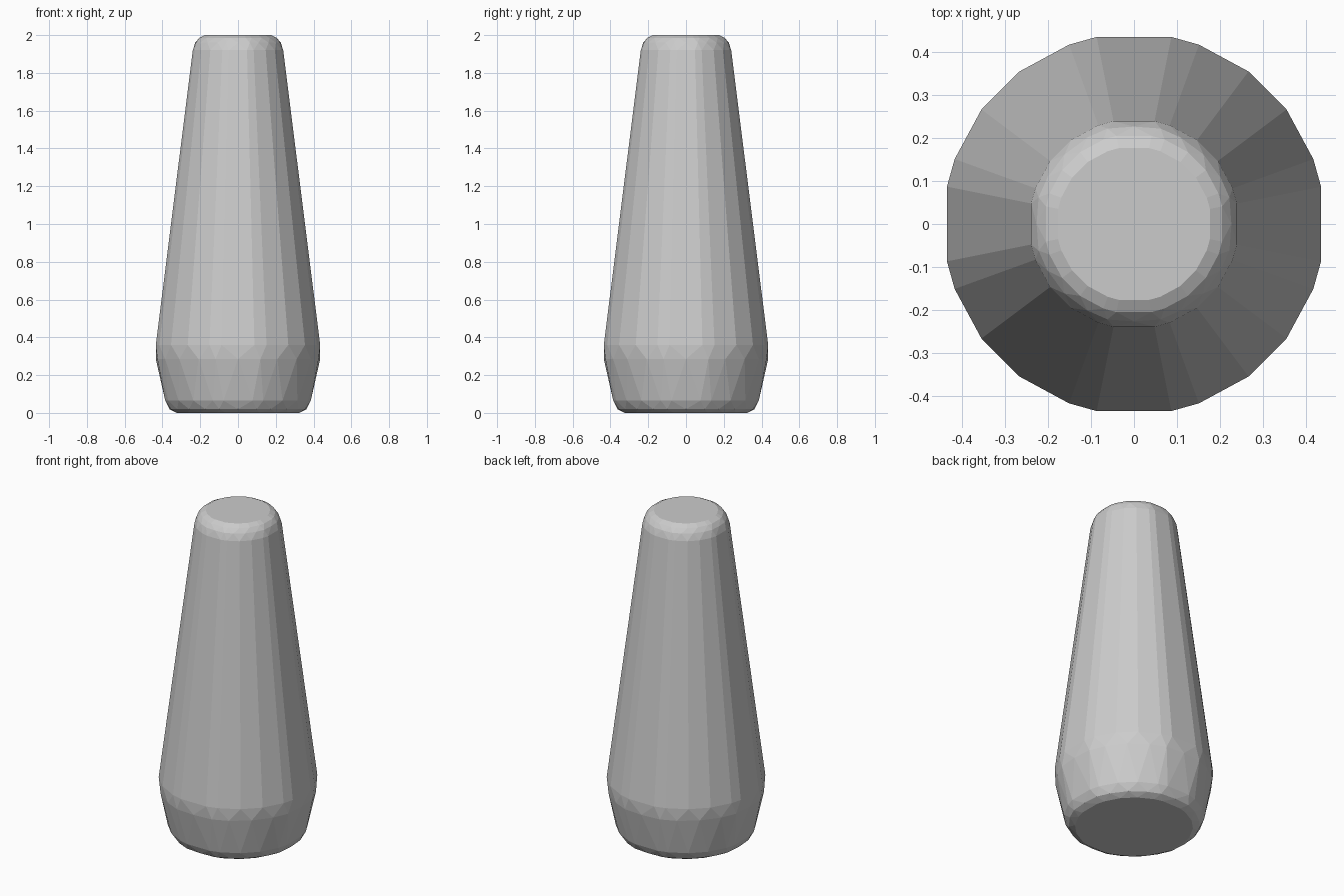
import bpy, bmesh
from math import radians, sin, cos

if "Cube" in bpy.data.objects:
    bpy.data.objects.remove(bpy.data.objects["Cube"])

# Uneven facet spacing, repeated in each quarter turn
quarter = [11.3, 19.9, 36.9, 53.1, 70.1]
angles = [q + 90 * k for k in range(4) for q in quarter]
angles = sorted(a % 360 for a in angles + [90 * k - 11.3 for k in range(4)])
angles = [a for i, a in enumerate(angles) if i == 0 or a - angles[i - 1] > 0.5]


def ring(bm, r, z):
    for a in angles:
        bm.verts.new((r * cos(radians(a)), r * sin(radians(a)), z))


def mid_ring(bm, r, z):
    """Points halfway along each facet, giving the zigzag cut edge."""
    for i, a in enumerate(angles):
        b = angles[(i + 1) % len(angles)]
        if b < a:
            b += 360
        m, h = radians((a + b) / 2), radians((b - a) / 2)
        bm.verts.new((r * cos(h) * cos(m), r * cos(h) * sin(m), z))


bm = bmesh.new()
# Rounded foot
ring(bm, 0.33, 0.0)
mid_ring(bm, 0.37, 0.02)
ring(bm, 0.393, 0.065)
# Zigzag shoulder
mid_ring(bm, 0.4436, 0.285)
ring(bm, 0.4436, 0.36)
# Tapered shaft and rounded tip
ring(bm, 0.244, 1.92)
mid_ring(bm, 0.231, 1.96)
ring(bm, 0.209, 1.985)
ring(bm, 0.18, 2.0)

# Convex skin over the rings
res = bmesh.ops.convex_hull(bm, input=bm.verts[:])
loose = [v for v in bm.verts if not v.link_faces]
bmesh.ops.delete(bm, geom=loose, context='VERTS')
bmesh.ops.dissolve_limit(bm, angle_limit=radians(0.5), verts=bm.verts[:], edges=bm.edges[:])
bmesh.ops.recalc_face_normals(bm, faces=bm.faces[:])

mesh = bpy.data.meshes.new("tapered_peg")
bm.to_mesh(mesh)
bm.free()
bpy.context.collection.objects.link(bpy.data.objects.new("tapered_peg", mesh))
